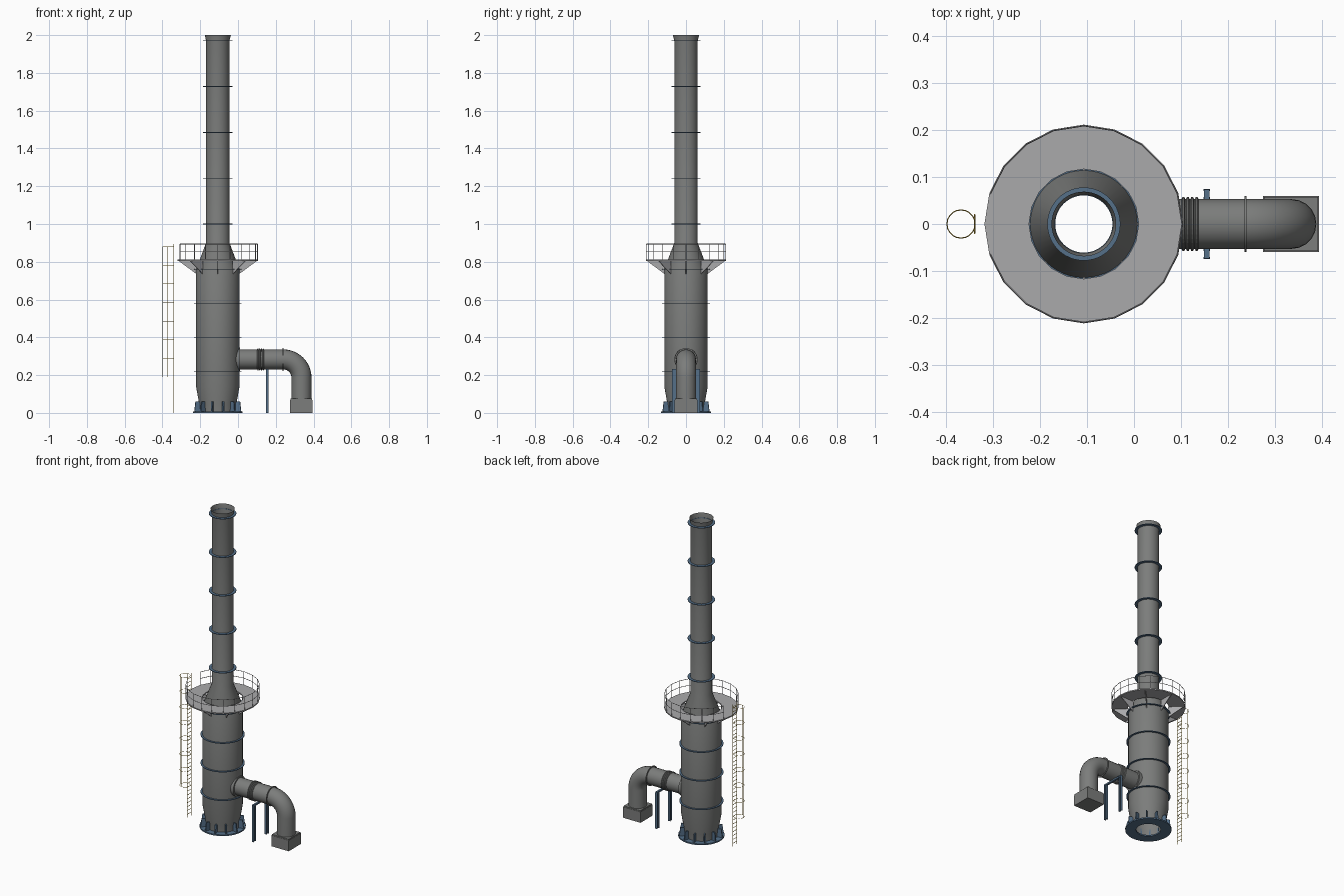
import bpy, bmesh, math
from mathutils import Vector, Matrix

if "Cube" in bpy.data.objects:
    bpy.data.objects.remove(bpy.data.objects["Cube"])

CX = -0.107  # stack axis


def mat(name, c):
    m = bpy.data.materials.new(name)
    m.diffuse_color = (*c, 1)
    m.use_nodes = True
    m.node_tree.nodes["Principled BSDF"].inputs["Base Color"].default_value = m.diffuse_color
    return m


STEEL = mat("grey_steel", (0.20, 0.205, 0.20))
DECK = mat("light_grey", (0.40, 0.40, 0.41))
BLUE = mat("blue_steel", (0.09, 0.16, 0.25))
YELLOW = mat("safety_yellow", (0.60, 0.42, 0.06))


def finish(name, bm, material, smooth=True):
    bmesh.ops.recalc_face_normals(bm, faces=bm.faces)
    me = bpy.data.meshes.new(name)
    bm.to_mesh(me)
    bm.free()
    ob = bpy.data.objects.new(name, me)
    bpy.context.collection.objects.link(ob)
    me.materials.append(material)
    if smooth:
        smooth_angle(ob)
    return ob


def smooth_angle(ob):
    bpy.ops.object.select_all(action='DESELECT')
    ob.select_set(True)
    bpy.context.view_layer.objects.active = ob
    bpy.ops.object.shade_smooth_by_angle(angle=math.radians(32))


def lathe_into(bm, profile, seg=48, m=None, closed=False):
    """Revolve (radius, height) points about z, then place by matrix m."""
    m = m or Matrix.Translation((CX, 0, 0))
    rows = [[bm.verts.new(m @ Vector((r * math.cos(2 * math.pi * i / seg),
                                      r * math.sin(2 * math.pi * i / seg), z)))
             for i in range(seg)] for r, z in profile]
    if closed:
        rows.append(rows[0])
    for a, b in zip(rows, rows[1:]):
        for i in range(seg):
            j = (i + 1) % seg
            bm.faces.new((a[i], a[j], b[j], b[i]))


def annulus(bm, r0, r1, z0, z1, seg=48, m=None):
    lathe_into(bm, [(r0, z0), (r1, z0), (r1, z1), (r0, z1)], seg, m, True)


def box(bm, lo, hi):
    c = [(a + b) / 2 for a, b in zip(lo, hi)]
    s = [b - a for a, b in zip(lo, hi)]
    bmesh.ops.create_cube(bm, size=1, matrix=Matrix.Translation(c) @ Matrix.Diagonal((*s, 1)))


def plate(bm, profile, angle, t):
    """Upright radial plate: (radius, height) outline, thickness t."""
    m = Matrix.Translation((CX, 0, 0)) @ Matrix.Rotation(angle, 4, 'Z')
    sides = [[bm.verts.new(m @ Vector((r, y, z))) for r, z in profile] for y in (-t / 2, t / 2)]
    bm.faces.new(sides[0])
    bm.faces.new(sides[1])
    for i in range(len(profile)):
        j = (i + 1) % len(profile)
        bm.faces.new((sides[0][i], sides[0][j], sides[1][j], sides[1][i]))


def rods(name, paths, radius, material, res=0, caps=True):
    """Round bars along a list of (points, cyclic) paths."""
    cu = bpy.data.curves.new(name, 'CURVE')
    cu.dimensions = '3D'
    cu.bevel_depth, cu.bevel_resolution, cu.use_fill_caps = radius, res, caps
    for pts, cyc in paths:
        s = cu.splines.new('POLY')
        s.points.add(len(pts) - 1)
        for p, co in zip(s.points, pts):
            p.co = (*co, 1)
        s.use_cyclic_u = cyc
    cu.materials.append(material)
    ob = bpy.data.objects.new(name, cu)
    bpy.context.collection.objects.link(ob)
    bpy.ops.object.select_all(action='DESELECT')
    ob.select_set(True)
    bpy.context.view_layer.objects.active = ob
    bpy.ops.object.convert(target='MESH')
    ob = bpy.context.view_layer.objects.active
    smooth_angle(ob)
    return ob


# Hollow stack shell, open at both ends
bm = bmesh.new()
lathe_into(bm, [(0.096, 0), (0.099, 0.05), (0.115, 0.14), (0.115, 0.76),
                (0.062, 0.90), (0.062, 1.97), (0.069, 2.0)])
finish("stack_shell", bm, STEEL)

# Stiffening rings
bm = bmesh.new()
for z in (0.22, 0.40, 0.58, 0.76):
    annulus(bm, 0.113, 0.126, z - 0.002, z + 0.002)
for i in range(5):
    z = 1.0 + i * 0.2425
    annulus(bm, 0.061, 0.078, z - 0.002, z + 0.002)
finish("stiffener_rings", bm, BLUE)

# Base ring and gussets
bm = bmesh.new()
annulus(bm, 0.07, 0.132, 0, 0.008)
finish("base_ring", bm, BLUE)
bm = bmesh.new()
for i in range(12):
    plate(bm, [(0.094, 0.008), (0.128, 0.008), (0.122, 0.06), (0.098, 0.06)],
          math.radians(15 + 30 * i), 0.007)
finish("base_gussets", bm, BLUE, False)

# Platform deck (20 sided) with brackets
bm = bmesh.new()
lathe_into(bm, [(0.117, 0.804), (0.212, 0.804), (0.212, 0.811), (0.117, 0.811)], 20, None, True)
finish("platform_deck", bm, DECK, False)
bm = bmesh.new()
for i in range(8):
    plate(bm, [(0.113, 0.735), (0.205, 0.803), (0.113, 0.803)], i * math.pi / 4, 0.004)
finish("platform_brackets", bm, DECK, False)

# Guard rail, open on the ladder side
ring = [(CX + 0.21 * math.cos(math.radians(18 * k)), 0.21 * math.sin(math.radians(18 * k)))
        for k in range(11, 30)]
paths = [([(x, y, z) for x, y in ring], False) for z in (0.853, 0.894)]
paths += [([(x, y, 0.81), (x, y, 0.894)], False) for x, y in ring]
rods("guard_rail", paths, 0.0018, DECK)

# Ladder with rungs
paths = [([(-0.34, y, 0), (-0.34, y, 0.895)], False) for y in (-0.02, 0.02)]
paths += [([(-0.34, -0.02, z), (-0.34, 0.02, z)], False)
          for z in [0.02 + 0.0243 * i for i in range(36)]]
rods("ladder", paths, 0.0018, YELLOW)

# Safety cage hoops and uprights
def cage(a, z):
    return (-0.369 + 0.03 * math.cos(a), 0.03 * math.sin(a), z)

paths = [([cage(2 * math.pi * i / 20, 0.19 + 0.0985 * k) for i in range(20)], True)
         for k in range(8)]
paths += [([cage(math.radians(a), 0.19), cage(math.radians(a), 0.88)], False)
          for a in (100, 180, 260)]
rods("ladder_cage", paths, 0.0012, YELLOW)

# Inlet duct: horizontal run, elbow, vertical drop
pts = [(0.0, 0, 0.283), (0.24, 0, 0.283)]
pts += [(0.24 + 0.096 * math.sin(t), 0, 0.187 + 0.096 * math.cos(t))
        for t in [math.pi / 2 * i / 12 for i in range(1, 13)]]
pts.append((0.336, 0, 0.07))
rods("inlet_duct", [(pts, False)], 0.053, STEEL, 8, False)

# Duct collar, bellows ribs and flange
along_x = Matrix.Translation((0, 0, 0.283)) @ Matrix.Rotation(math.pi / 2, 4, 'Y')
bm = bmesh.new()
annulus(bm, 0.05, 0.062, -0.012, 0.011, 32, along_x)
finish("duct_collar", bm, STEEL)
bm = bmesh.new()
rib = []
for i in range(4):
    x = 0.101 + 0.0095 * i
    rib += [(0.052, x), (0.058, x + 0.0025), (0.058, x + 0.006), (0.052, x + 0.0085)]
lathe_into(bm, rib, 32, along_x)
finish("duct_bellows", bm, STEEL, False)
bm = bmesh.new()
annulus(bm, 0.05, 0.06, 0.236, 0.24, 32, along_x)
finish("duct_flange", bm, STEEL)

# Duct foot box with lid lip
bm = bmesh.new()
box(bm, (0.275, -0.06, 0), (0.395, 0.06, 0.068))
box(bm, (0.277, -0.058, 0.068), (0.393, 0.058, 0.075))
finish("duct_foot", bm, STEEL, False)

# Duct support frame of H-section posts and a cross beam
bm = bmesh.new()
for s in (-1, 1):
    y = 0.064 * s
    box(bm, (0.153, y - 0.010, 0), (0.157, y + 0.010, 0.228))
    for d in (-0.0085, 0.0085):
        box(bm, (0.148, y + d - 0.002, 0), (0.162, y + d + 0.002, 0.228))
box(bm, (0.149, -0.074, 0.222), (0.161, 0.074, 0.232))
finish("duct_support", bm, BLUE, False)
